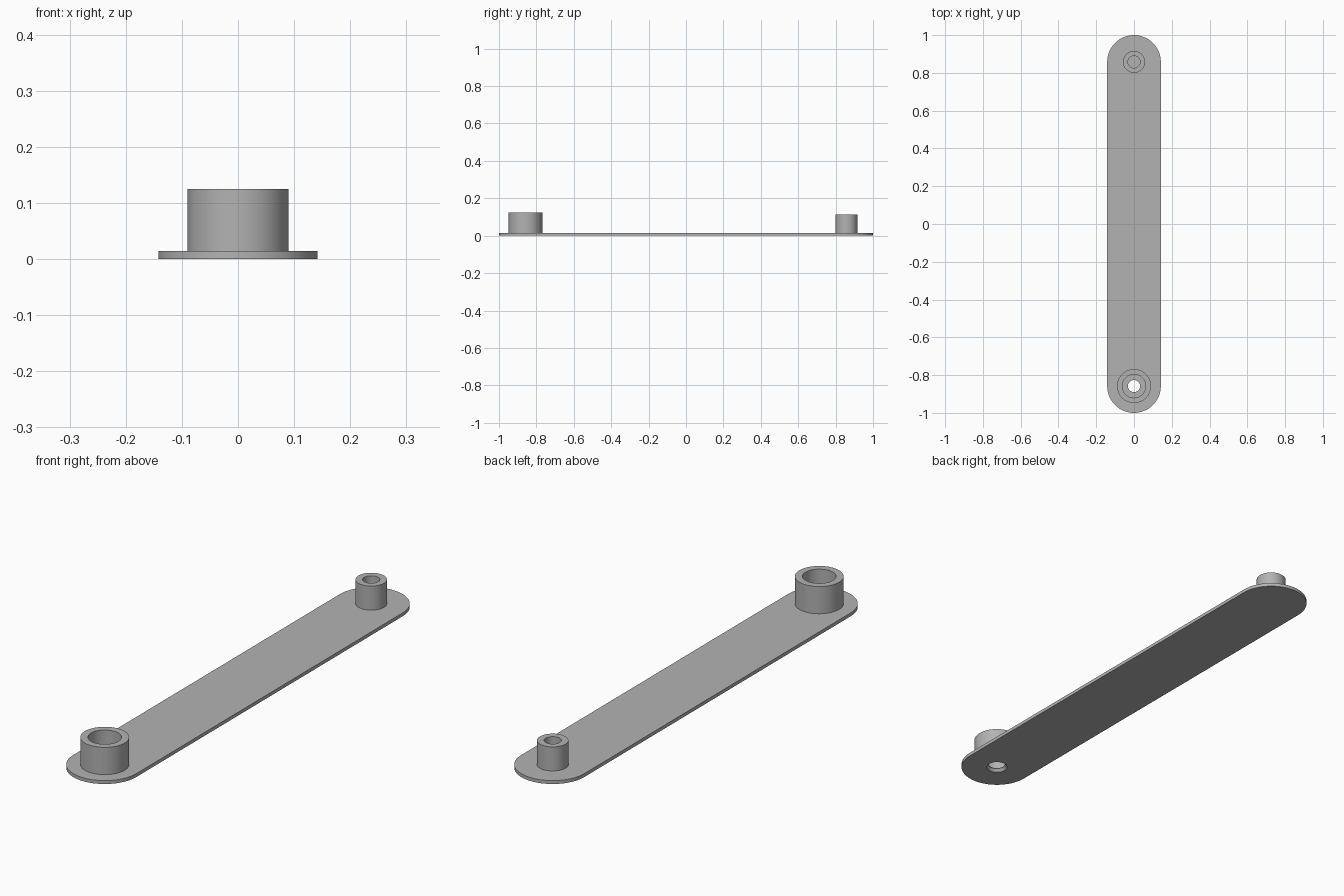
import bpy
import bmesh
from math import cos, sin, pi, radians

cube = bpy.data.objects.get("Cube")
if cube:
    bpy.data.objects.remove(cube, do_unlink=True)

grey = bpy.data.materials.new("plain grey")
grey.use_nodes = True
COLOUR = (0.45, 0.45, 0.45, 1)
grey.diffuse_color = COLOUR
grey.node_tree.nodes["Principled BSDF"].inputs["Base Color"].default_value = COLOUR

HALF_WIDTH = 0.142
THICK = 0.014
END = 1 - HALF_WIDTH
SEG = 64


def finish(bm, name, y=0):
    bmesh.ops.recalc_face_normals(bm, faces=bm.faces)
    mesh = bpy.data.meshes.new(name)
    bm.to_mesh(mesh)
    bm.free()
    mesh.materials.append(grey)
    obj = bpy.data.objects.new(name, mesh)
    obj.location.y = y
    bpy.context.collection.objects.link(obj)
    return obj


def smooth(obj):
    bpy.ops.object.select_all(action="DESELECT")
    obj.select_set(True)
    bpy.context.view_layer.objects.active = obj
    bpy.ops.object.shade_smooth_by_angle(angle=radians(30))


def lathe(name, profile, y):
    """Revolve a closed (radius, height) profile about a vertical axis."""
    bm = bmesh.new()
    rings = [[bm.verts.new((r * cos(2 * pi * i / SEG), r * sin(2 * pi * i / SEG), z))
              for i in range(SEG)] for r, z in profile]
    for a, b in zip(rings, rings[1:] + rings[:1]):
        for i in range(SEG):
            j = (i + 1) % SEG
            bm.faces.new((a[i], a[j], b[j], b[i]))
    return finish(bm, name, y)


def boss(name, y, outer, inner, top):
    smooth(lathe(name, [(outer, THICK), (outer, top), (inner, top), (inner, THICK)], y))


# Thin strip with rounded ends
bm = bmesh.new()
outline = []
for centre, start in ((END, 0), (-END, pi)):
    for i in range(SEG // 2 + 1):
        a = start + 2 * pi * i / SEG
        outline.append(bm.verts.new((HALF_WIDTH * cos(a), centre + HALF_WIDTH * sin(a), 0)))
base = bm.faces.new(outline)
top = bmesh.ops.extrude_face_region(bm, geom=[base])
bmesh.ops.translate(bm, vec=(0, 0, THICK),
                    verts=[v for v in top["geom"] if isinstance(v, bmesh.types.BMVert)])
plate = finish(bm, "base_plate")

# Countersunk screw hole through the front end
bm = bmesh.new()
bmesh.ops.create_cone(bm, cap_ends=True, segments=SEG, radius1=0.05, radius2=0.032, depth=0.024)
cutter = finish(bm, "hole_cutter", -END)
cutter.hide_render = True
cut = plate.modifiers.new("screw hole", "BOOLEAN")
cut.operation = "DIFFERENCE"
cut.solver = "EXACT"
cut.object = cutter
# Straight part of the hole
bm = bmesh.new()
bmesh.ops.create_cone(bm, cap_ends=True, segments=SEG, radius1=0.032, radius2=0.032, depth=0.1)
bore = finish(bm, "bore_cutter", -END)
bore.hide_render = True
cut = plate.modifiers.new("bore", "BOOLEAN")
cut.operation = "DIFFERENCE"
cut.solver = "EXACT"
cut.object = bore

# Bake the hole, then drop the cutters
bpy.ops.object.select_all(action="DESELECT")
plate.select_set(True)
bpy.context.view_layer.objects.active = plate
for mod in [m.name for m in plate.modifiers]:
    bpy.ops.object.modifier_apply(modifier=mod)
for helper in (cutter, bore):
    bpy.data.objects.remove(helper, do_unlink=True)
smooth(plate)

# Hollow bosses
boss("front_boss", -END, 0.09, 0.062, 0.125)
boss("back_boss", END, 0.058, 0.032, 0.112)
